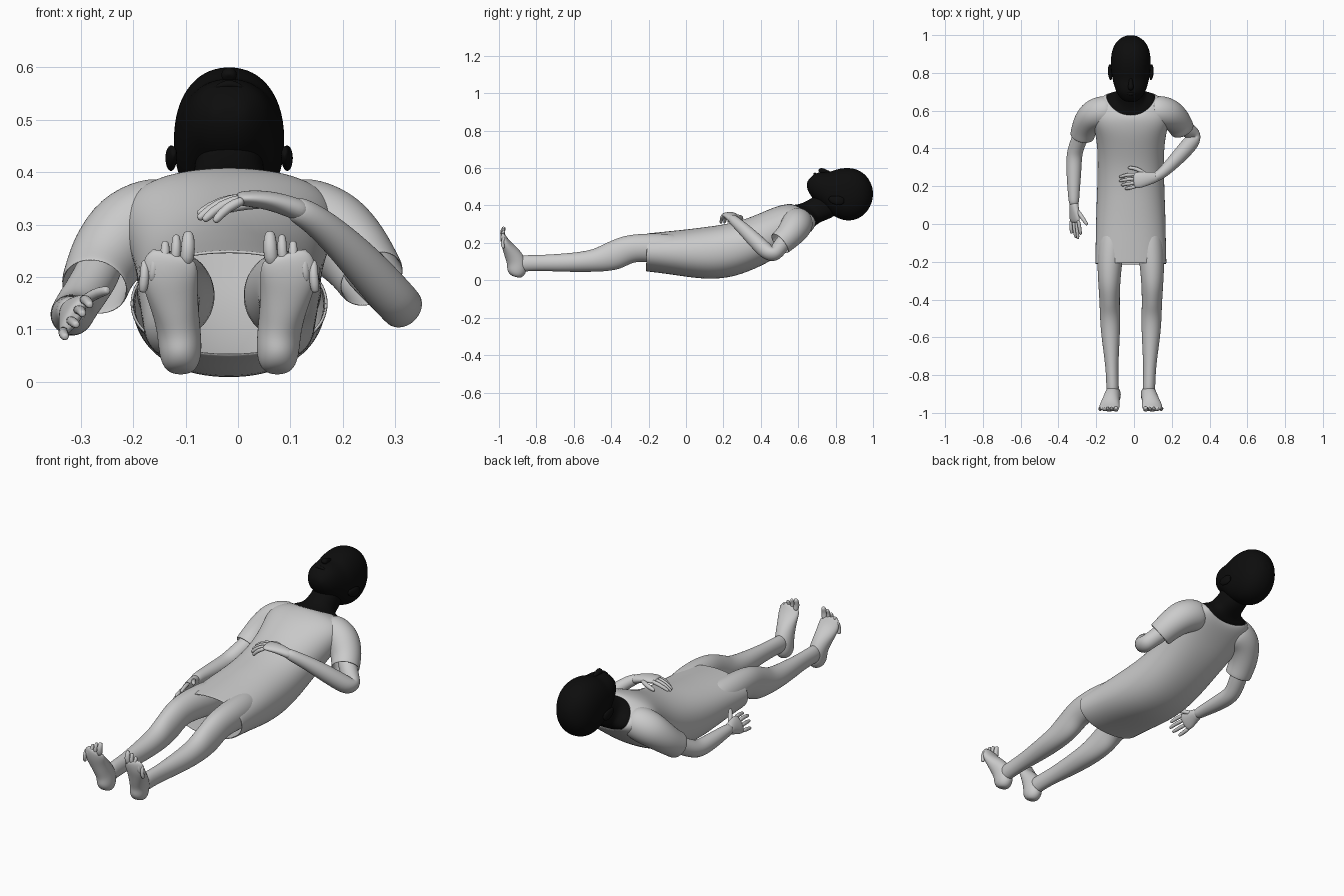
import bpy, math
from mathutils import Vector as V

CX = -0.017          # body midline
N = 20
skin_dark = bpy.data.materials.new("dark")
skin_dark.diffuse_color = (0.004, 0.004, 0.004, 1)


def loft(name, rings, cap0=True, cap1=True, mat=None, thick=0):
    """Skin a list of equal point rings and smooth it."""
    n = len(rings[0])
    verts = [p for r in rings for p in r]
    faces = [(i*n+j, i*n+(j+1) % n, (i+1)*n+(j+1) % n, (i+1)*n+j)
             for i in range(len(rings)-1) for j in range(n)]
    for on, i in ((cap0, 0), (cap1, len(rings)-1)):
        if on:
            c = sum((V(p) for p in rings[i]), V()) / n
            verts.append(c)
            k = len(verts)-1
            faces += [(k, i*n+(j+1) % n, i*n+j) if i == 0 else (k, i*n+j, i*n+(j+1) % n)
                      for j in range(n)]
    me = bpy.data.meshes.new(name)
    me.from_pydata([tuple(v) for v in verts], [], faces)
    ob = bpy.data.objects.new(name, me)
    bpy.context.collection.objects.link(ob)
    bpy.context.view_layer.objects.active = ob
    ob.select_set(True)
    bpy.ops.object.mode_set(mode='EDIT')
    bpy.ops.mesh.select_all(action='SELECT')
    bpy.ops.mesh.normals_make_consistent(inside=False)
    bpy.ops.object.mode_set(mode='OBJECT')
    bpy.ops.object.shade_smooth()
    ob.select_set(False)
    if thick:
        m = ob.modifiers.new("thickness", 'SOLIDIFY')
        m.thickness, m.offset = thick, -1
    m = ob.modifiers.new("smooth", 'SUBSURF')
    m.levels = m.render_levels = 1 if n < 12 else 2
    if mat:
        me.materials.append(mat)
    return ob


def slab(yb, zb, yt, zt, w, bow=0.0, e=2.2):
    """Ring across the body from a back point to a front point."""
    c, v = V((CX, (yb+yt)/2, (zb+zt)/2)), V((0, (yt-yb)/2, (zt-zb)/2))
    out = []
    for k in range(N):
        a = 2*math.pi*k/N
        co, si = math.cos(a), math.sin(a)
        x = math.copysign(abs(co)**(2/e), co)
        y = math.copysign(abs(si)**(2/e), si)
        out.append(c + V((x*w, bow*co*co, 0)) + v*y)
    return out


def tube(name, pts, hint=(0, 0, 1), n=N, **kw):
    """Limb along points (x, y, z, side radius[, depth radius])."""
    P = [V(p[:3]) for p in pts]
    rings = []
    for i, p in enumerate(pts):
        t = (P[min(i+1, len(P)-1)] - P[max(i-1, 0)]).normalized()
        u = t.cross(V(hint)).normalized()
        v = u.cross(t)
        ra, rb = p[3], p[-1]
        rings.append([P[i] + u*ra*math.cos(2*math.pi*k/n) + v*rb*math.sin(2*math.pi*k/n)
                      for k in range(n)])
    return loft(name, rings, **kw)


def finger(name, a, b, c, r, hint=(0, 0, 1)):
    a, b, c = V(a), V(b), V(c)
    tip = c + (c-b).normalized()*r*0.5
    tube(name, [(*a, r), (*b, r), (*c, r*0.85), (*tip, r*0.5)], hint, n=8)


# dress body
neckline = slab(.685, .282, .575, .405, .13, .05)
loft("dress", [
    slab(-.215, .047, -.207, .252, .191),
    slab(-.2, .045, -.195, .253, .191),
    slab(-.1, .033, -.1, .263, .188),
    slab(0, .017, 0, .273, .187),
    slab(.13, .002, .1, .286, .183),
    slab(.25, .015, .2, .299, .179),
    slab(.36, .055, .3, .322, .177),
    slab(.45, .10, .38, .353, .180),
    slab(.53, .15, .45, .384, .192),
    slab(.60, .205, .50, .401, .207),
    slab(.65, .243, .54, .409, .205, .01),
    slab(.675, .265, .562, .409, .17, .035),
    neckline], False, False, thick=.006)

# neck and upper chest
loft("neck", [
    slab(.665, .28, .55, .395, .14, .04),
    neckline,
    slab(.70, .300, .61, .408, .09, .03),
    slab(.735, .318, .645, .425, .072),
    slab(.80, .340, .69, .45, .068),
    slab(.84, .40, .74, .52, .06)], mat=skin_dark)

# head, chin to crown
head = [(.647, .495, .522, .025), (.655, .47, .54, .042), (.675, .44, .56, .062),
        (.70, .42, .578, .078), (.74, .385, .58, .092), (.77, .355, .58, .098),
        (.80, .335, .594, .104), (.85, .316, .604, .108), (.90, .319, .600, .105),
        (.94, .338, .582, .093), (.97, .368, .554, .073), (.99, .405, .518, .045),
        (.999, .44, .485, .018)]
loft("head", [slab(y, a, y, b, w) for y, a, b, w in head], mat=skin_dark)
tube("nose", [(CX, .775, .572, .008), (CX, .745, .582, .012), (CX, .722, .588, .017),
              (CX, .712, .580, .012)], mat=skin_dark, n=12)
tube("lips", [(CX-.028, .69, .56, .004), (CX, .688, .572, .01), (CX+.028, .69, .56, .004)],
     mat=skin_dark, n=12)
for s in (-1, 1):
    x = CX + s*.106
    tube("ear", [(x, .765, .44, .006, .012), (x+s*.003, .785, .43, .011, .022),
                 (x+s*.006, .82, .425, .012, .028), (x+s*.003, .845, .425, .006, .015)],
         mat=skin_dark, n=12)

# legs and feet, mirrored about the midline
for s in (-1, 1):
    X = lambda d: CX + s*d
    tube("leg", [(X(.09), 0, .16, .075, .085), (X(.108), -.15, .172, .07, .08),
                 (X(.113), -.24, .175, .064, .075), (X(.114), -.31, .167, .059, .076),
                 (X(.113), -.37, .138, .056, .080), (X(.112), -.42, .122, .054, .075),
                 (X(.110), -.48, .106, .054, .062), (X(.108), -.56, .098, .052, .054),
                 (X(.104), -.66, .094, .043, .049), (X(.100), -.76, .093, .034, .043),
                 (X(.097), -.84, .092, .033, .043), (X(.095), -.90, .088, .034, .045)])
    tube("foot", [(X(.092), -.91, .018, .022, .024), (X(.092), -.906, .032, .036, .044),
                  (X(.093), -.903, .06, .042, .055), (X(.096), -.906, .10, .042, .052),
                  (X(.103), -.928, .14, .045, .045), (X(.110), -.95, .175, .051, .033),
                  (X(.114), -.968, .205, .056, .024), (X(.113), -.978, .235, .050, .016),
                  (X(.110), -.979, .245, .035, .010)], hint=(0, 1, 0))
    # toes, big to little
    for d, z, r in ((.078, .279, .015), (.101, .275, .0105), (.122, .263, .0105),
                    (.143, .247, .010), (.161, .226, .010)):
        finger("toe", (X(d+.004), -.975, z-.055), (X(d), -.984, z-.025),
               (X(d), -.974, z), r, hint=(0, 1, 0))

# sleeves
tube("right_sleeve", [(-.11, .60, .315, .075), (-.165, .598, .308, .085),
                      (-.215, .58, .285, .084), (-.25, .54, .24, .074),
                      (-.266, .50, .205, .067), (-.274, .465, .18, .066)],
     cap1=False, thick=.006)
tube("left_sleeve", [(.08, .60, .315, .075), (.135, .598, .308, .085),
                     (.185, .585, .285, .084), (.222, .555, .245, .075),
                     (.24, .53, .22, .069), (.256, .50, .195, .067)],
     cap1=False, thick=.006)

# right arm, resting beside the body
tube("right_arm", [(-.255, .54, .235, .045), (-.28, .47, .185, .043),
                   (-.305, .41, .15, .042), (-.316, .365, .13, .042),
                   (-.318, .31, .127, .041), (-.319, .23, .13, .037),
                   (-.319, .15, .135, .030), (-.318, .10, .135, .027)])
H = (.85, 0, -.53)   # palm normal
tube("right_hand", [(-.318, .12, .135, .024, .024), (-.317, .085, .133, .032, .022),
                    (-.315, .05, .13, .043, .019), (-.314, .02, .126, .045, .016),
                    (-.313, .008, .125, .036, .011)], hint=H)
for a, b, c in (((-.295, .02, .157), (-.288, -.02, .155), (-.283, -.052, .147)),
                ((-.307, .02, .137), (-.300, -.035, .137), (-.297, -.075, .130)),
                ((-.320, .02, .117), (-.316, -.03, .115), (-.309, -.068, .109)),
                ((-.333, .02, .097), (-.334, -.02, .092), (-.330, -.045, .086))):
    finger("right_finger", a, b, c, .0105)
finger("right_thumb", (-.302, .075, .147), (-.275, .035, .168), (-.251, .0, .174), .012)

# left arm, folded over the belly
tube("left_arm", [(.225, .55, .235, .045), (.262, .515, .195, .043),
                  (.295, .49, .16, .042), (.317, .472, .137, .040),
                  (.313, .445, .142, .043), (.28, .405, .178, .043),
                  (.235, .355, .228, .040), (.18, .298, .283, .033),
                  (.135, .258, .318, .028), (.105, .245, .332, .025)])
tube("left_hand", [(.13, .252, .322, .025, .022), (.09, .243, .338, .032, .020),
                   (.05, .237, .348, .041, .018), (.01, .230, .350, .044, .015),
                   (-.002, .229, .349, .034, .011)])
for a, b, c in (((.01, .262, .351), (-.035, .262, .345), (-.072, .250, .322)),
                ((.01, .240, .352), (-.038, .237, .342), (-.072, .228, .314)),
                ((.01, .218, .350), (-.033, .213, .338), (-.062, .206, .311)),
                ((.01, .198, .346), (-.020, .191, .334), (-.042, .187, .309))):
    finger("left_finger", a, b, c, .0105)
finger("left_thumb", (.065, .262, .342), (.015, .295, .340), (-.025, .298, .330), .012)
